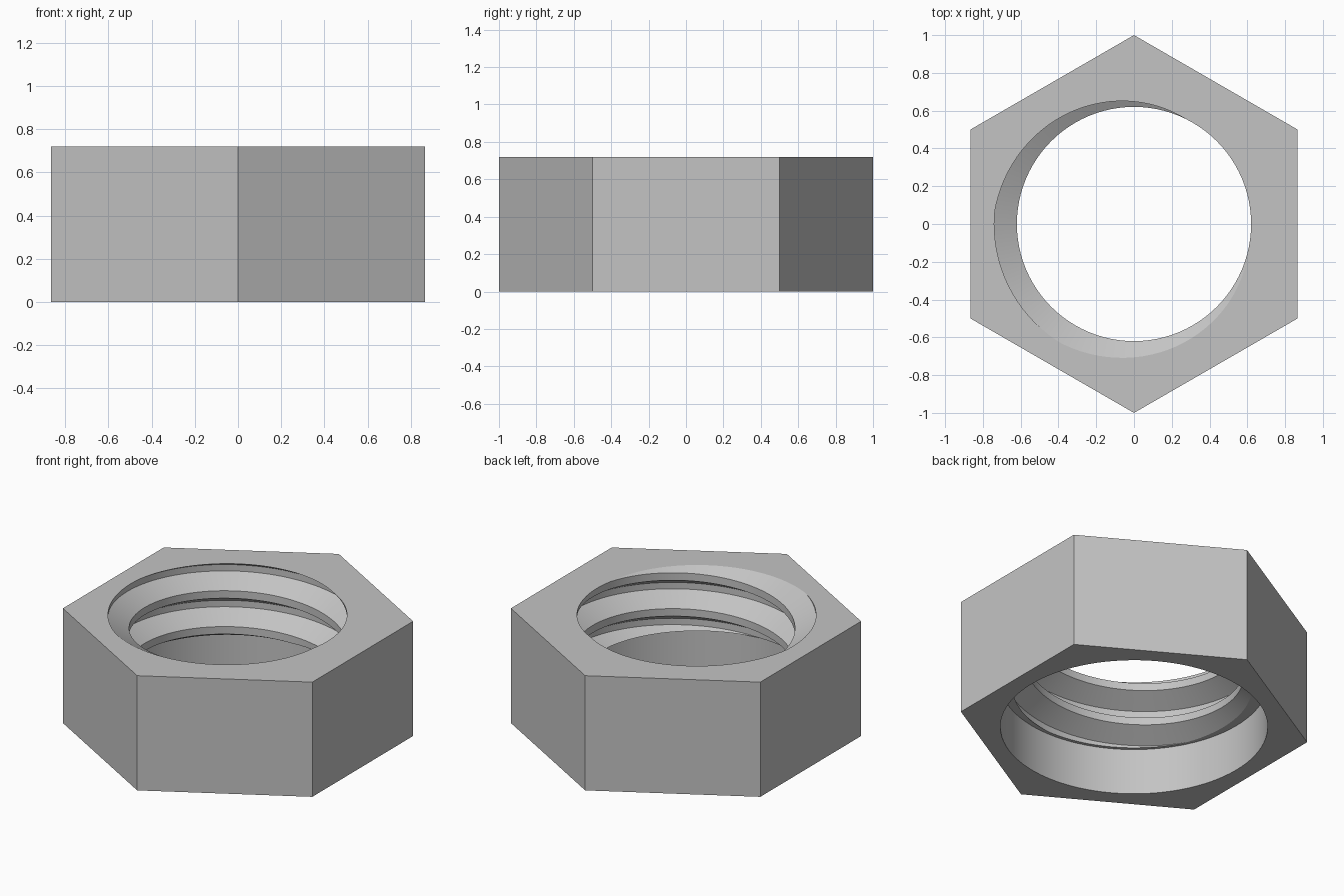
import bpy, bmesh, math
from mathutils import Vector

cube = bpy.data.objects.get("Cube")
if cube:
    bpy.data.objects.remove(cube, do_unlink=True)

HEIGHT, BORE_TOP = 0.72, 0.29
CREST_R, ROOT_R, BORE_R = 0.62, 0.74, 0.76
PITCH, FLANK, CREST = 0.225, 0.069, 0.047
STEPS = 96

steel = bpy.data.materials.new("grey_steel")
steel.use_nodes = True
colour = (0.55, 0.55, 0.55, 1)
steel.diffuse_color = colour
steel.node_tree.nodes["Principled BSDF"].inputs["Base Color"].default_value = colour

bm = bmesh.new()


def ring(radius, z, sides, turn=0.0):
    """Closed loop of vertices and edges."""
    verts = []
    for i in range(sides):
        a = turn + math.tau * i / sides
        verts.append(bm.verts.new((radius * math.cos(a), radius * math.sin(a), z)))
    edges = [bm.edges.new((verts[i - 1], verts[i])) for i in range(sides)]
    return verts, edges


def bridge(low, high):
    """Wall of quads between two matching loops."""
    n = len(low)
    for i in range(n):
        bm.faces.new((low[i - 1], low[i], high[i], high[i - 1]))


# Internal right-hand thread, swept past both ends
profile = [(CREST_R, -CREST), (CREST_R, 0), (ROOT_R, FLANK),
           (ROOT_R, PITCH - CREST - FLANK)]
start = 0.58 - PITCH * 125 / 360
columns = []
for i in range(STEPS + 1):
    a = math.tau * i / STEPS
    lift = start + PITCH * i / STEPS
    columns.append([bm.verts.new((r * math.cos(a), r * math.sin(a), lift + z + PITCH * turn))
                    for turn in range(-4, 4) for r, z in profile])
for left, right in zip(columns, columns[1:]):
    for j in range(len(left) - 1):
        bm.faces.new((left[j], right[j], right[j + 1], left[j + 1]))
bmesh.ops.remove_doubles(bm, verts=bm.verts[:], dist=1e-4)

# Trim the thread at the top face and at the recess
for z, side in ((HEIGHT, 1), (BORE_TOP, -1)):
    bmesh.ops.bisect_plane(bm, geom=bm.verts[:] + bm.edges[:] + bm.faces[:], dist=1e-5,
                           plane_co=Vector((0, 0, z)), plane_no=Vector((0, 0, side)),
                           clear_outer=True)
bmesh.ops.remove_doubles(bm, verts=bm.verts[:], dist=1e-4)
rim = [e for e in bm.edges if e.is_boundary]
middle = (HEIGHT + BORE_TOP) / 2
top_rim = [e for e in rim if e.verts[0].co.z > middle]
low_rim = [e for e in rim if e.verts[0].co.z < middle]

# Hexagonal body and smooth recess
hex_low, hex_low_edges = ring(1, 0, 6, math.pi / 6)
hex_top, hex_top_edges = ring(1, HEIGHT, 6, math.pi / 6)
bore_low, bore_low_edges = ring(BORE_R, 0, STEPS)
bore_top, bore_top_edges = ring(BORE_R, BORE_TOP, STEPS)
bridge(hex_low, hex_top)
bridge(bore_low, bore_top)

# Top face, recess ledge and bottom face
for edges in (top_rim + hex_top_edges, low_rim + bore_top_edges,
              bore_low_edges + hex_low_edges):
    bmesh.ops.triangle_fill(bm, edges=edges, use_beauty=True, normal=Vector((0, 0, 1)))
bmesh.ops.recalc_face_normals(bm, faces=bm.faces[:])

mesh = bpy.data.meshes.new("hex_nut")
bm.to_mesh(mesh)
bm.free()
mesh.materials.append(steel)
nut = bpy.data.objects.new("hex_nut", mesh)
bpy.context.collection.objects.link(nut)
bpy.ops.object.select_all(action='DESELECT')
nut.select_set(True)
bpy.context.view_layer.objects.active = nut
bpy.ops.object.shade_smooth_by_angle(angle=math.radians(20))
